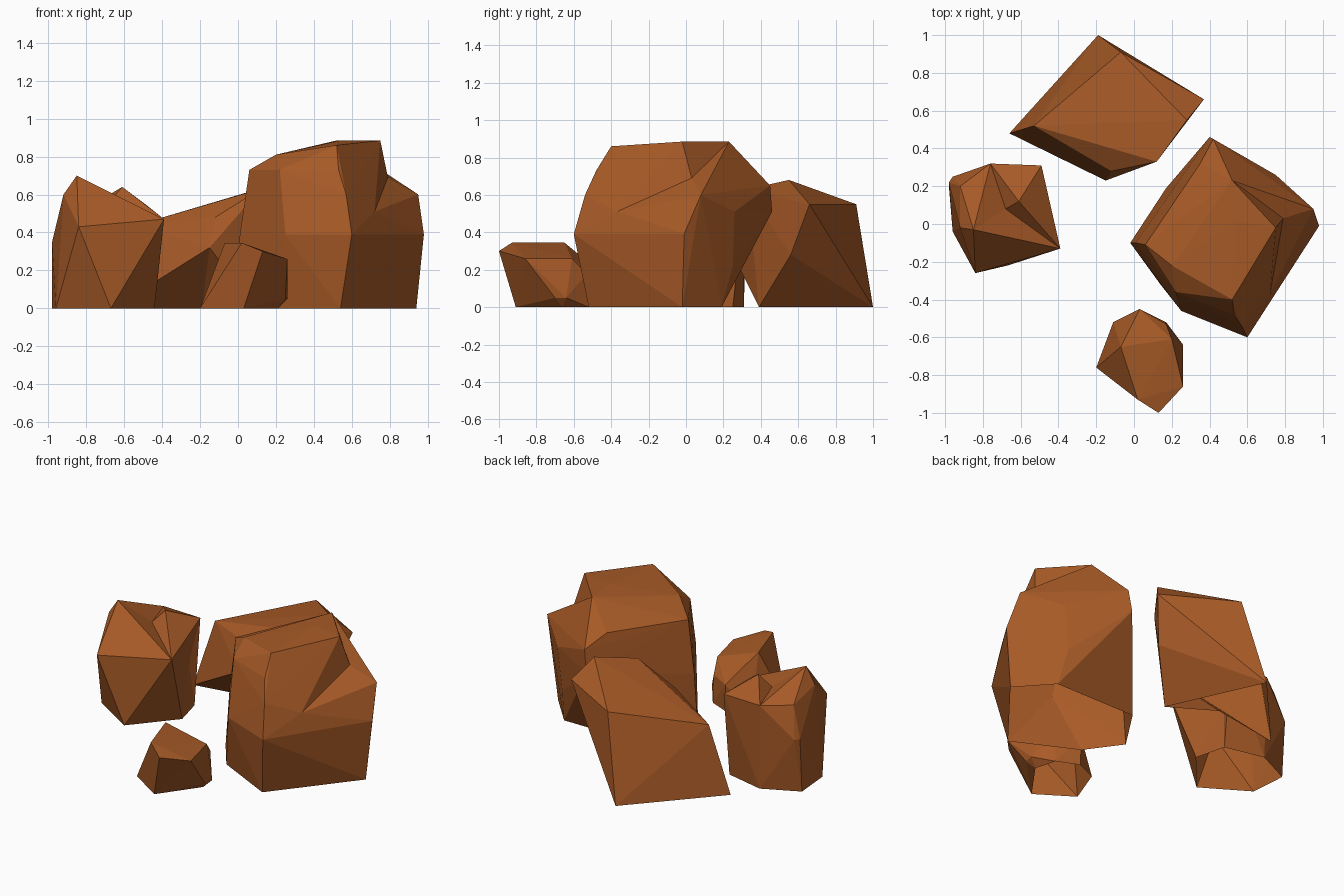
import bpy
import bmesh
from mathutils import Vector
from mathutils.geometry import intersect_point_line

# Remove the default cube only
default_cube = bpy.data.objects.get("Cube")
if default_cube is not None:
    bpy.data.objects.remove(default_cube, do_unlink=True)


def make_material(name, colour):
    material = bpy.data.materials.new(name)
    material.use_nodes = True
    material.diffuse_color = colour
    shader = next(node for node in material.node_tree.nodes
                  if node.type == "BSDF_PRINCIPLED")
    shader.inputs["Base Color"].default_value = colour
    shader.inputs["Roughness"].default_value = 0.9
    return material


red_brown_stone = make_material("red_brown_stone", (0.39, 0.103, 0.02, 1))


def distance_to_edge(edge, point):
    start, end = (vert.co for vert in edge.verts)
    nearest, factor = intersect_point_line(point, start, end)
    clamped = start.lerp(end, min(max(factor, 0), 1))
    return (clamped - point).length


def chip(builder, point):
    """Replace the nearest edge with a chipped corner at the point."""
    point = Vector(point)
    edge = min(builder.edges, key=lambda e: distance_to_edge(e, point))
    sides = list(edge.link_faces)
    rim = {e for face in sides for e in face.edges if e is not edge}
    rim_pairs = [tuple(e.verts) for e in rim]
    bmesh.ops.delete(builder, geom=sides, context="FACES_ONLY")
    builder.edges.remove(edge)
    corner = builder.verts.new(point)
    for first, second in rim_pairs:
        builder.faces.new((first, second, corner))


def make_rock(name, corners, chips=()):
    """Wrap a flat-faced rock around its corners, chip it, open its base."""
    mesh = bpy.data.meshes.new(name)
    builder = bmesh.new()
    for corner in corners:
        builder.verts.new(corner)
    hull = bmesh.ops.convex_hull(builder, input=builder.verts)
    leftovers = hull["geom_interior"] + hull["geom_unused"]
    loose = {item for item in leftovers if isinstance(item, bmesh.types.BMVert)}
    bmesh.ops.delete(builder, geom=list(loose), context="VERTS")
    for point in chips:
        chip(builder, point)
    bmesh.ops.recalc_face_normals(builder, faces=builder.faces)
    base = [face for face in builder.faces
            if all(vert.co.z < 0.001 for vert in face.verts)]
    bmesh.ops.delete(builder, geom=base, context="FACES")
    builder.to_mesh(mesh)
    builder.free()
    mesh.materials.append(red_brown_stone)
    rock = bpy.data.objects.new(name, mesh)
    bpy.context.collection.objects.link(rock)


def layer(height, *outline):
    """Corner points that share one height."""
    return [(x, y, height) for x, y in outline]


# Large boulder with an overhanging back and a ledge on its left
make_rock("large_boulder", (
    layer(0, (0.54, -0.52), (0.94, -0.02), (0.75, 0.19), (0.17, 0.19),
          (-0.02, -0.1), (0.14, -0.32))
    + layer(0.22, (0.72, 0.25))
    + layer(0.39, (0.6, -0.6), (0.98, -0.01), (0.25, -0.46), (0.01, -0.1))
    + layer(0.51, (0.4, 0.46), (0.75, 0.26), (0.72, -0.37))
    + layer(0.6, (0.95, 0.08), (0.57, -0.54))
    + layer(0.65, (0.42, 0.45))
    + layer(0.73, (0.06, -0.11), (0.35, 0.32), (0.53, -0.48), (0.22, -0.36))
    + layer(0.81, (0.2, -0.22))
    + layer(0.86, (0.52, -0.4))
    + layer(0.885, (0.75, -0.02), (0.54, 0.02), (0.52, 0.23))
), chips=[(0.79, 0.03, 0.69)])

# Small stone at the front
make_rock("small_front_stone", (
    layer(0, (-0.2, -0.76), (0.03, -0.91), (0.21, -0.66), (0.17, -0.52),
          (0.03, -0.46), (-0.11, -0.52))
    + layer(0.05, (0.26, -0.64), (0.25, -0.7))
    + layer(0.18, (0.17, -0.53), (0.03, -0.45))
    + layer(0.26, (0.26, -0.86), (0.2, -0.61))
    + layer(0.3, (0.13, -1.0))
    + layer(0.345, (0.02, -0.93), (-0.07, -0.65))
))

# Upright stone on the right-hand side, with a hollow top and waist
make_rock("side_stone", (
    layer(0, (-0.98, 0.2), (-0.96, -0.04), (-0.67, -0.22), (-0.44, 0.05),
          (-0.49, 0.25), (-0.75, 0.31))
    + layer(0.35, (-0.98, 0.22), (-0.96, 0.25))
    + layer(0.43, (-0.84, -0.26))
    + layer(0.47, (-0.39, -0.13))
    + layer(0.55, (-0.49, 0.31), (-0.92, 0.2), (-0.76, 0.32))
    + layer(0.6, (-0.92, -0.02))
    + layer(0.64, (-0.61, 0.12))
    + layer(0.7, (-0.85, -0.03))
), chips=[(-0.68, 0.08, 0.56), (-0.51, 0.22, 0.29)])

# Sloping wedge at the back, deeply undercut at the front
make_rock("back_wedge", (
    layer(0, (-0.19, 1.0), (-0.66, 0.48), (0.09, 0.39))
    + layer(0.28, (0.28, 0.56))
    + layer(0.32, (-0.15, 0.23))
    + layer(0.44, (-0.53, 0.52))
    + layer(0.48, (-0.12, 0.28), (-0.29, 0.69))
    + layer(0.55, (0.37, 0.66), (-0.07, 0.91))
    + layer(0.63, (0.12, 0.33))
    + layer(0.68, (0.28, 0.55))
), chips=[(-0.19, 0.56, 0)])
